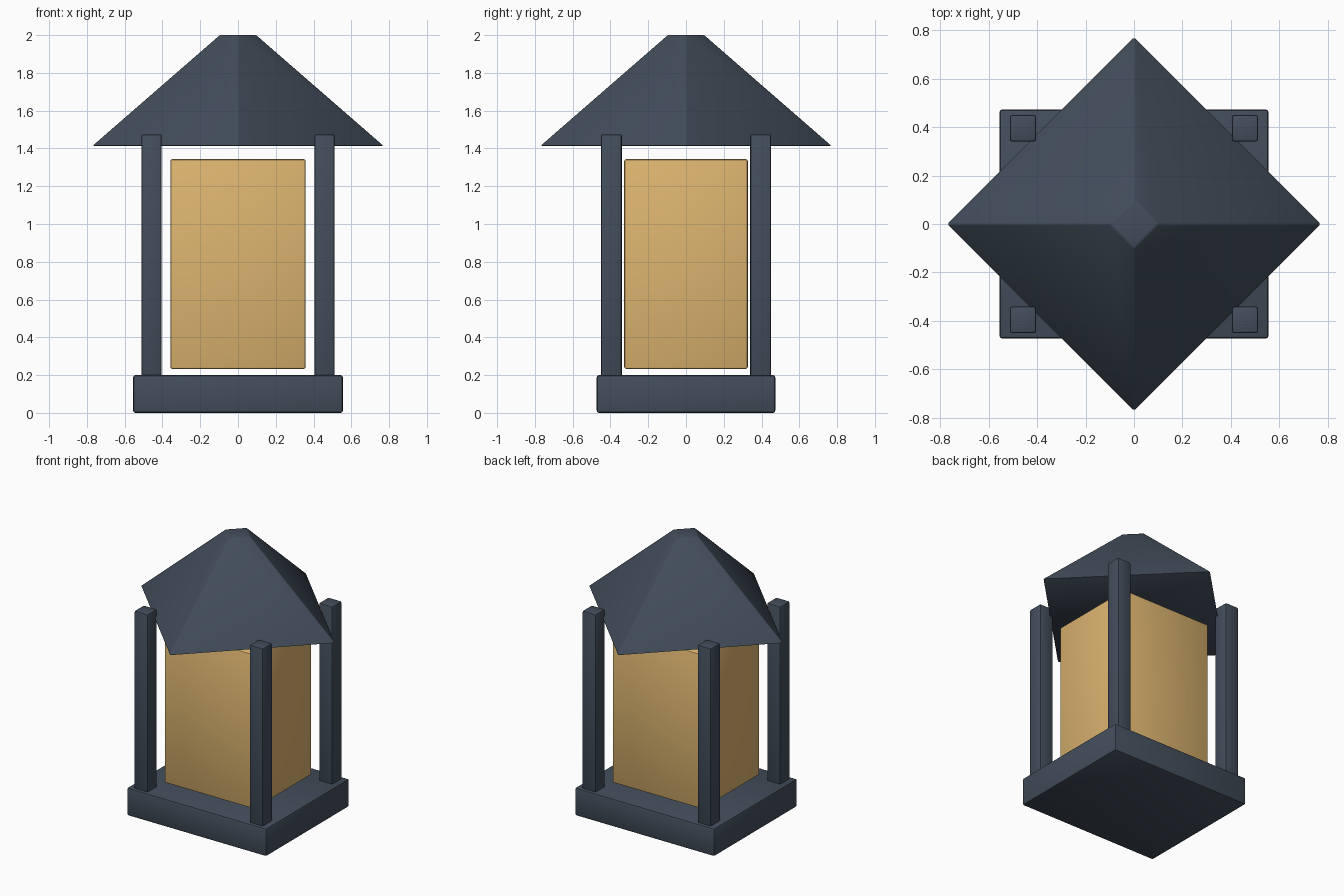
import bpy
import math

if "Cube" in bpy.data.objects:
    bpy.data.objects.remove(bpy.data.objects["Cube"])


def material(name, color):
    m = bpy.data.materials.new(name)
    m.diffuse_color = color
    m.use_nodes = True
    m.node_tree.nodes["Principled BSDF"].inputs["Base Color"].default_value = m.diffuse_color
    return m


METAL = material("dark_metal", (0.055, 0.075, 0.105, 1))
GLOW = material("warm_glass", (0.72, 0.46, 0.16, 1))


def finish(ob, name, mat, bevel, angle):
    ob.name = name
    ob.data.materials.append(mat)
    mod = ob.modifiers.new("soft_edges", 'BEVEL')
    mod.width = bevel
    mod.segments = 2
    mod.limit_method = 'ANGLE'
    mod.angle_limit = math.radians(25)
    bpy.ops.object.modifier_apply(modifier=mod.name)
    bpy.ops.object.shade_smooth_by_angle(angle=math.radians(angle))
    return ob


def box(name, x, y, z0, z1, sx, sy, mat, bevel):
    bpy.ops.mesh.primitive_cube_add(size=1, location=(x, y, (z0 + z1) / 2))
    ob = bpy.context.object
    ob.scale = (sx, sy, z1 - z0)
    bpy.ops.object.transform_apply(location=False, rotation=False, scale=True)
    return finish(ob, name, mat, bevel, 30)


# Base slab and glowing glass block
box("base", 0, 0, 0, 0.2, 1.11, 0.945, METAL, 0.012)
box("glass", 0, 0, 0.233, 1.343, 0.716, 0.654, GLOW, 0.01)

# Four corner posts
for side, sx in (("left", -1), ("right", 1)):
    for end, sy in (("front", -1), ("back", 1)):
        box(f"{end}_{side}_post", sx * 0.458, sy * 0.395, 0.19, 1.475,
            0.108, 0.11, METAL, 0.01)

# Four-sided roof with its corners on the x and y axes
bpy.ops.mesh.primitive_cone_add(vertices=4, radius1=0.775, radius2=0.1,
                                depth=0.587, location=(0, 0, 1.7065))
finish(bpy.context.object, "roof", METAL, 0.008, 40)
